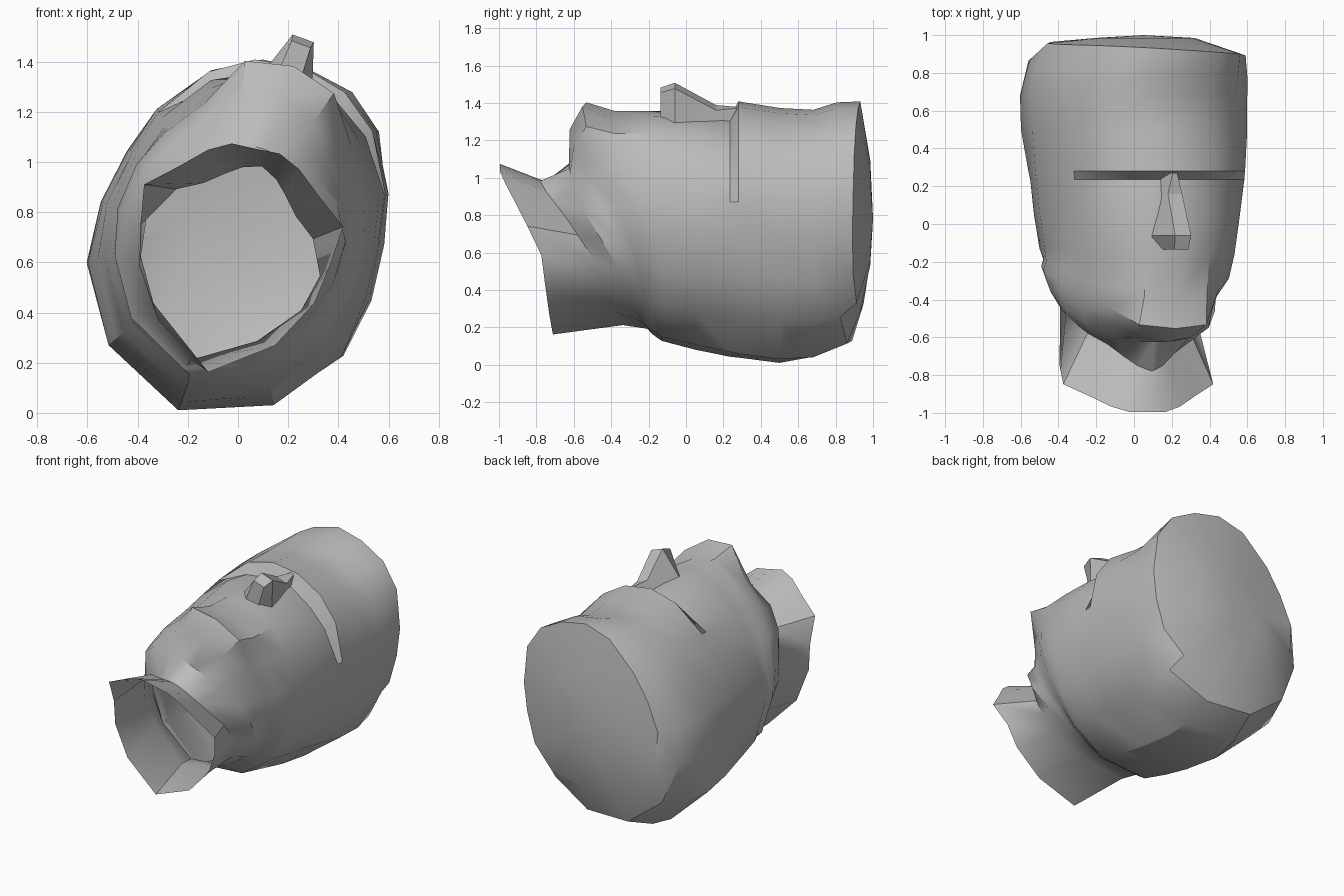
import bpy, bmesh, math

cube = bpy.data.objects.get("Cube")
if cube:
    bpy.data.objects.remove(cube)

# One plain grey clay material
clay = bpy.data.materials.new("grey clay")
clay.use_nodes = True
GREY = (0.5, 0.5, 0.5, 1)
clay.diffuse_color = GREY
clay.node_tree.nodes["Principled BSDF"].inputs["Base Color"].default_value = GREY

# Directions of the radii, in degrees from the face middle to the back of the skull
ANGLES = (0, 16, 32, 55, 75, 98, 121, 150, 180)
ROLL, AXIS_Z = 20, 0.72


def place(lat, up, y, cx=0.0, roll=ROLL):
    """Turn sideways and upward distances of the tilted head into a position."""
    c, s = math.cos(math.radians(roll)), math.sin(math.radians(roll))
    return (cx + lat * c + up * s, y, AXIS_Z - lat * s + up * c)


def ring(bm, y0, face_slant, back_slant, yaw, cx, roll, radii):
    """Symmetric cross-section, leaning forward by a slant above and below the axis."""
    half = [(r * math.sin(math.radians(a)), r * math.cos(math.radians(a)))
            for a, r in zip(ANGLES, radii)]
    pts = half + [(-l, u) for l, u in half[-2:0:-1]]
    verts = []
    for lat, up in pts:
        y = y0 - up * (face_slant if up > 0 else back_slant) - yaw * lat
        verts.append(bm.verts.new(place(lat, up, y, cx, roll)))
    return verts


def finish(bm, name, angle):
    bmesh.ops.recalc_face_normals(bm, faces=bm.faces)
    mesh = bpy.data.meshes.new(name)
    bm.to_mesh(mesh)
    bm.free()
    mesh.materials.append(clay)
    obj = bpy.data.objects.new(name, mesh)
    bpy.context.collection.objects.link(obj)
    bpy.ops.object.select_all(action='DESELECT')
    obj.select_set(True)
    bpy.context.view_layer.objects.active = obj
    bpy.ops.object.shade_smooth_by_angle(angle=math.radians(angle))


# Cross-sections: y, face slant, back slant, yaw, centre x, roll, radii
neck_rim = (-.78, .63, .12, 0, 0, 12, (.34, .355, .35, .355, .42, .39, .416, .475, .57))
throat = (-.50, 1.0, .30, 0, 0, 20, (.28, .26, .24, .24, .30, .37, .40, .44, .54))
jaw_under = (-.38, .70, .30, 0, -.01, 20, (.35, .36, .38, .42, .44, .44, .45, .49, .56))
chin_front = (-.31, .55, .20, 0, -.02, 20, (.57, .55, .47, .45, .455, .455, .465, .51, .57))
chin = (-.25, .43, .10, 0, -.02, 20, (.705, .685, .53, .48, .47, .47, .48, .53, .58))
mouth = (-.20, .30, .05, 0, .01, 20, (.63, .64, .56, .51, .49, .485, .50, .55, .60))
cheeks = (-.13, .10, 0, 0, .02, 20, (.65, .64, .59, .53, .50, .505, .53, .58, .63))
cheekbones = (.05, 0, 0, 0, .02, 20, (.64, .635, .62, .56, .525, .53, .56, .62, .68))
eyes = (.235, 0, 0, 0, .02, 20, (.62, .60, .59, .584, .541, .55, .58, .66, .72))
brow = (.28, 0, 0, 0, .02, 20, (.70, .69, .655, .588, .544, .555, .59, .67, .725))
forehead = (.50, 0, 0, 0, .02, 20, (.665, .655, .65, .60, .555, .57, .63, .70, .755))
skull = (.68, 0, 0, 0, .02, 20, (.655, .645, .65, .60, .565, .58, .635, .69, .72))
crown_front = (.80, 0, .14, .04, .03, 20, (.69, .685, .66, .59, .55, .56, .60, .615, .63))
crown = (.92, 0, .07, .06, .05, 20, (.69, .69, .65, .56, .52, .52, .50, .44, .42))

# Head and open neck, lofted from the neck rim to the crown
bm = bmesh.new()
loops = [ring(bm, *section) for section in (
    neck_rim, throat, jaw_under, chin_front, chin, mouth, cheeks, cheekbones,
    eyes, brow, forehead, skull, crown_front, crown)]
n = len(loops[0])
for a, b in zip(loops, loops[1:]):
    for i in range(n):
        j = (i + 1) % n
        bm.faces.new((a[i], a[j], b[j], b[i]))

# Shallow domed cap closing the crown
inner = [bm.verts.new((.05 + (v.co.x - .05) * .5, .985, .78 + (v.co.z - .78) * .5))
         for v in loops[-1]]
apex = bm.verts.new((.05, 1.0, .78))
for i in range(n):
    j = (i + 1) % n
    bm.faces.new((loops[-1][i], loops[-1][j], inner[j], inner[i]))
    bm.faces.new((inner[i], inner[j], apex))
finish(bm, "head_and_neck", 32)

# Nose: wedge with a flat ridge, widening to the nostrils
bm = bmesh.new()
stations = (  # y, base half width, base height, ridge half width, ridge height
    (.27, .05, .59, .012, .69),
    (.16, .055, .59, .04, .69),
    (-.06, .115, .60, .045, .815),
    (-.135, .05, .60, .04, .79),
)
rows = [[bm.verts.new(place(lat - .02, up, y)) for lat, up in
         ((-bw, bh), (-rw, rh), (rw, rh), (bw, bh))]
        for y, bw, bh, rw, rh in stations]
for a, b in zip(rows, rows[1:]):
    for i in range(3):
        bm.faces.new((a[i], a[i + 1], b[i + 1], b[i]))
bm.faces.new(rows[0])
bm.faces.new(rows[-1])
finish(bm, "nose", 25)
